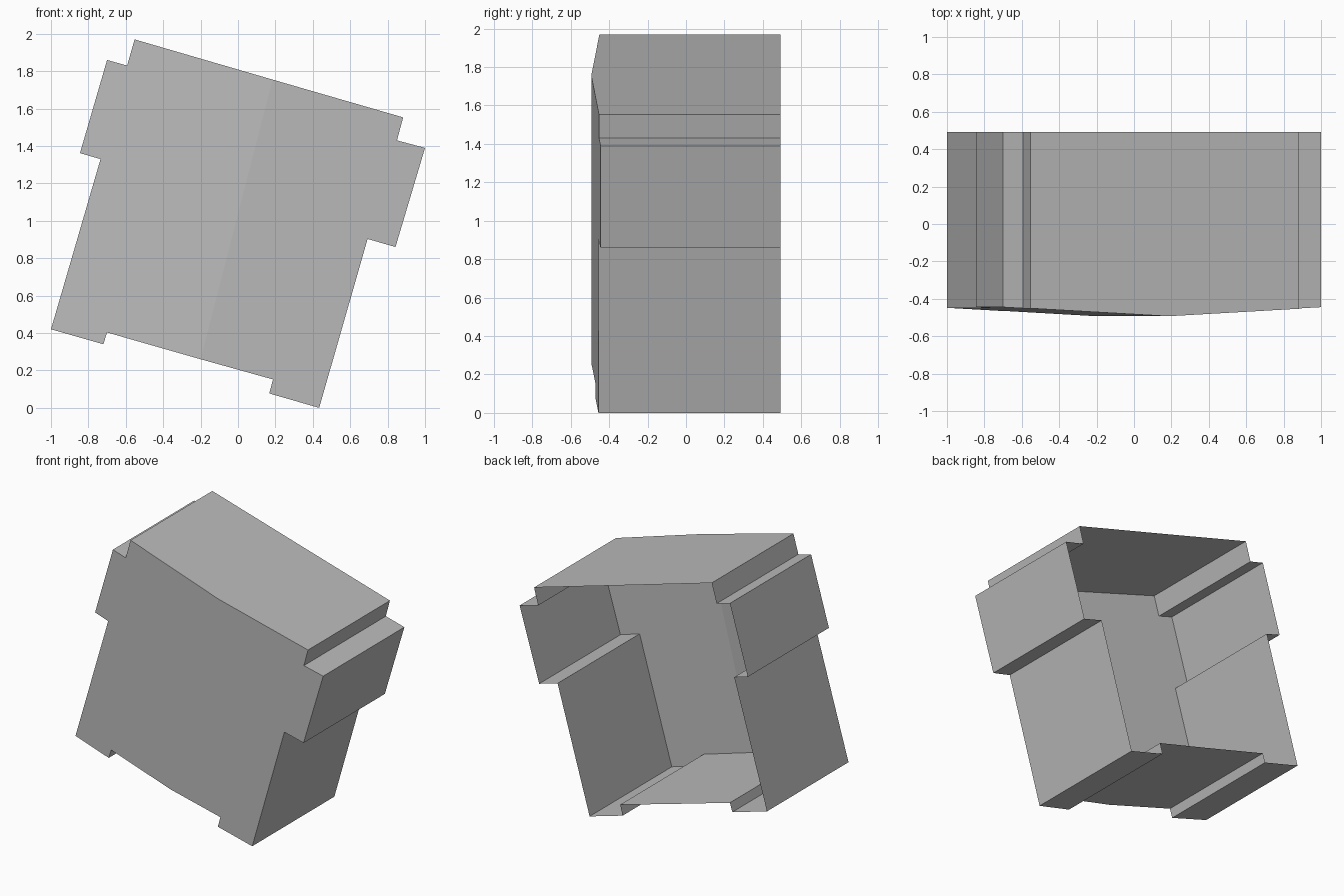
import bpy
import bmesh
from mathutils import Vector

cube = bpy.data.objects.get("Cube")
if cube:
    bpy.data.objects.remove(cube, do_unlink=True)

BACK, RIDGE, SLOPE = 0.493, -0.493, 0.055

# Notched outline (x, z), split at the ridge line across the front
ridge_top, ridge_base = (0.185, 1.755), (-0.20, 0.26)
left_half = [(-0.72, 0.34), (-1.0, 0.42), (-0.735, 1.33), (-0.845, 1.362),
             (-0.70, 1.86), (-0.593, 1.83), (-0.553, 1.97)]
right_half = [(0.883, 1.553), (0.85, 1.43), (1.0, 1.39), (0.842, 0.86),
              (0.693, 0.903), (0.434, 0.0), (0.167, 0.077), (0.187, 0.152)]
outline = [ridge_base, (-0.70, 0.403)] + left_half + [ridge_top] + right_half
top_index = outline.index(ridge_top)

base = Vector(ridge_base)
along = (Vector(ridge_top) - base).normalized()


def front_depth(point):
    """Front panels slope back on both sides of the ridge."""
    offset = Vector(point) - base
    return RIDGE + SLOPE * abs(along.x * offset.y - along.y * offset.x)


# Open-backed shell: two front panels and a wall along every outline edge
bm = bmesh.new()
front = [bm.verts.new((x, front_depth((x, z)), z)) for x, z in outline]
back = [bm.verts.new((x, BACK, z)) for x, z in outline]
bm.faces.new(front[:top_index + 1])
bm.faces.new(front[top_index:] + front[:1])
for i in range(len(outline)):
    j = (i + 1) % len(outline)
    bm.faces.new((front[i], back[i], back[j], front[j]))
bmesh.ops.recalc_face_normals(bm, faces=bm.faces)
bm.normal_update()
if bm.faces[:][0].normal.y > 0:
    bmesh.ops.reverse_faces(bm, faces=bm.faces)

mesh = bpy.data.meshes.new("open_shell")
bm.to_mesh(mesh)
bm.free()
shell = bpy.data.objects.new("open_shell", mesh)
bpy.context.scene.collection.objects.link(shell)

# Plain grey surface
grey = bpy.data.materials.new("plain_grey")
grey.use_nodes = True
colour = (0.5, 0.5, 0.5, 1.0)
grey.diffuse_color = colour
grey.node_tree.nodes["Principled BSDF"].inputs["Base Color"].default_value = colour
mesh.materials.append(grey)
